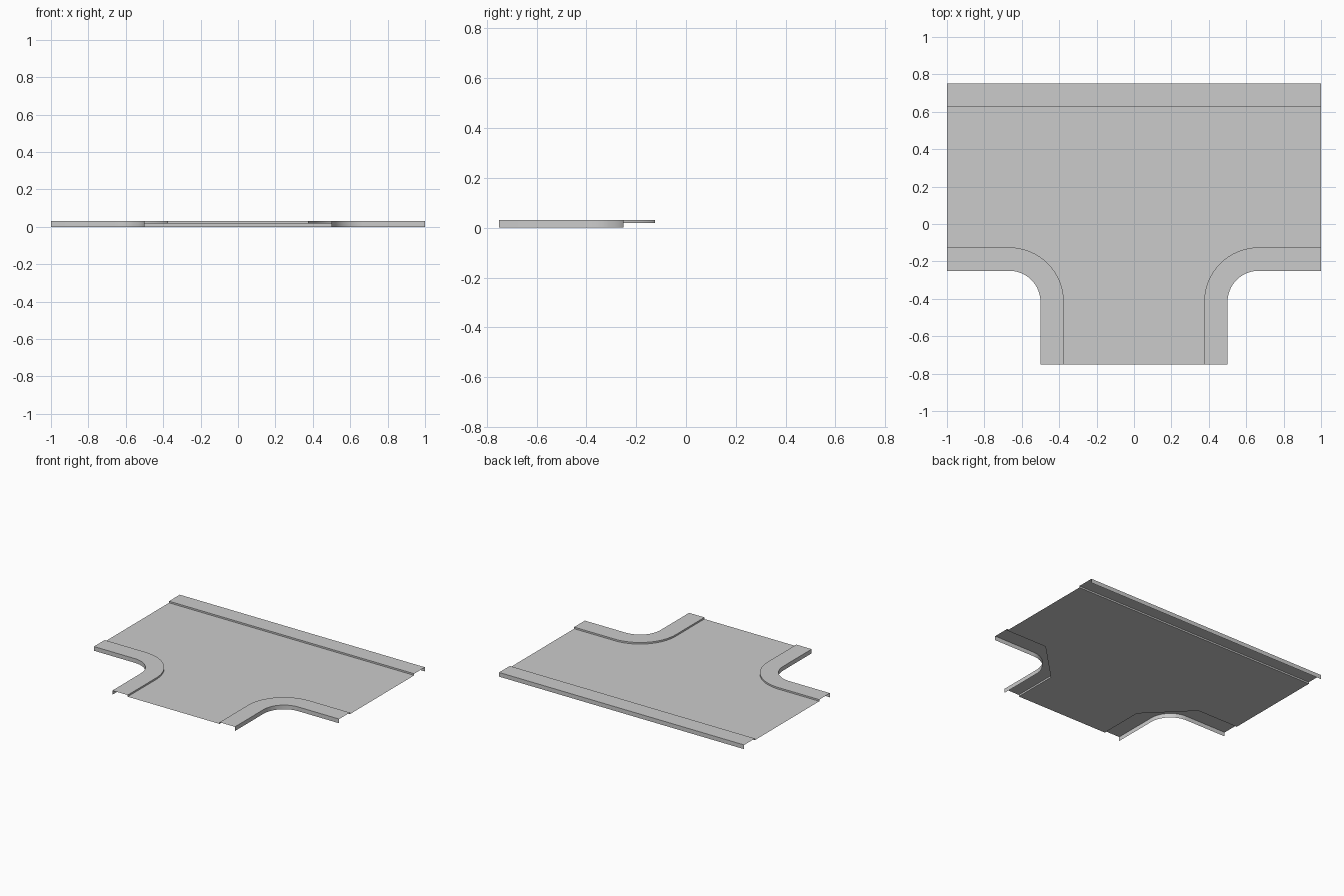
import bpy, bmesh
from math import sin, cos, pi, radians

if "Cube" in bpy.data.objects:
    bpy.data.objects.remove(bpy.data.objects["Cube"])

ROAD_Z, WALK_Z = 0.019, 0.031
HALF_X, HALF_Y = 1.0, 0.75
WALK = 0.125                    # pavement width
CX, CY = 0.667, -0.417          # centre of the corner bends
R_OUT = CX - 0.5
R_IN = R_OUT + WALK
SEGMENTS = 16

grey = bpy.data.materials.new("light grey")
grey.use_nodes = True
colour = (0.6, 0.6, 0.6, 1)
grey.diffuse_color = colour
grey.node_tree.nodes["Principled BSDF"].inputs["Base Color"].default_value = colour


def finish(name, bm):
    mesh = bpy.data.meshes.new(name)
    bm.to_mesh(mesh)
    bm.free()
    mesh.materials.append(grey)
    ob = bpy.data.objects.new(name, mesh)
    bpy.context.collection.objects.link(ob)
    bpy.ops.object.select_all(action='DESELECT')
    ob.select_set(True)
    bpy.context.view_layer.objects.active = ob
    bpy.ops.object.shade_smooth_by_angle(angle=radians(35))


def pavement(name, inner, outer):
    """Open shell: kerb step on the inner path, flat top, wall on the outer path."""
    bm = bmesh.new()
    rows = [[bm.verts.new((x, y, z)) for x, y in path]
            for path, z in ((inner, ROAD_Z), (inner, WALK_Z), (outer, WALK_Z), (outer, 0))]
    for a, b in zip(rows, rows[1:]):
        for i in range(len(a) - 1):
            bm.faces.new((a[i], a[i + 1], b[i + 1], b[i]))
    bm.normal_update()
    if sum(f.normal.z for f in bm.faces) < 0:
        bmesh.ops.reverse_faces(bm, faces=bm.faces[:])
    finish(name, bm)


def bend(side, radius):
    """Path from the side edge, round the corner, to the front edge."""
    arc = [(CX - radius * sin(t), CY + radius * cos(t))
           for t in (pi / 2 * i / SEGMENTS for i in range(SEGMENTS + 1))]
    path = [(HALF_X, CY + radius)] + arc + [(CX - radius, -HALF_Y)]
    return [(side * x, y) for x, y in path]


# Pavements
pavement("back_pavement",
         [(-HALF_X, HALF_Y - WALK), (HALF_X, HALF_Y - WALK)],
         [(-HALF_X, HALF_Y), (HALF_X, HALF_Y)])
for side, name in ((1, "left_corner_pavement"), (-1, "right_corner_pavement")):
    pavement(name, bend(side, R_IN), bend(side, R_OUT))

# Road sheet, its corners cut straight beneath the pavements
half = [(HALF_X, HALF_Y - WALK), (HALF_X, CY + R_IN), (CX, CY + R_IN),
        (CX - R_IN, CY), (CX - R_IN, -HALF_Y)]
outline = half + [(-x, y) for x, y in reversed(half)]
bm = bmesh.new()
face = bm.faces.new([bm.verts.new((x, y, ROAD_Z)) for x, y in outline])
face.normal_update()
if face.normal.z < 0:
    face.normal_flip()
finish("road", bm)
